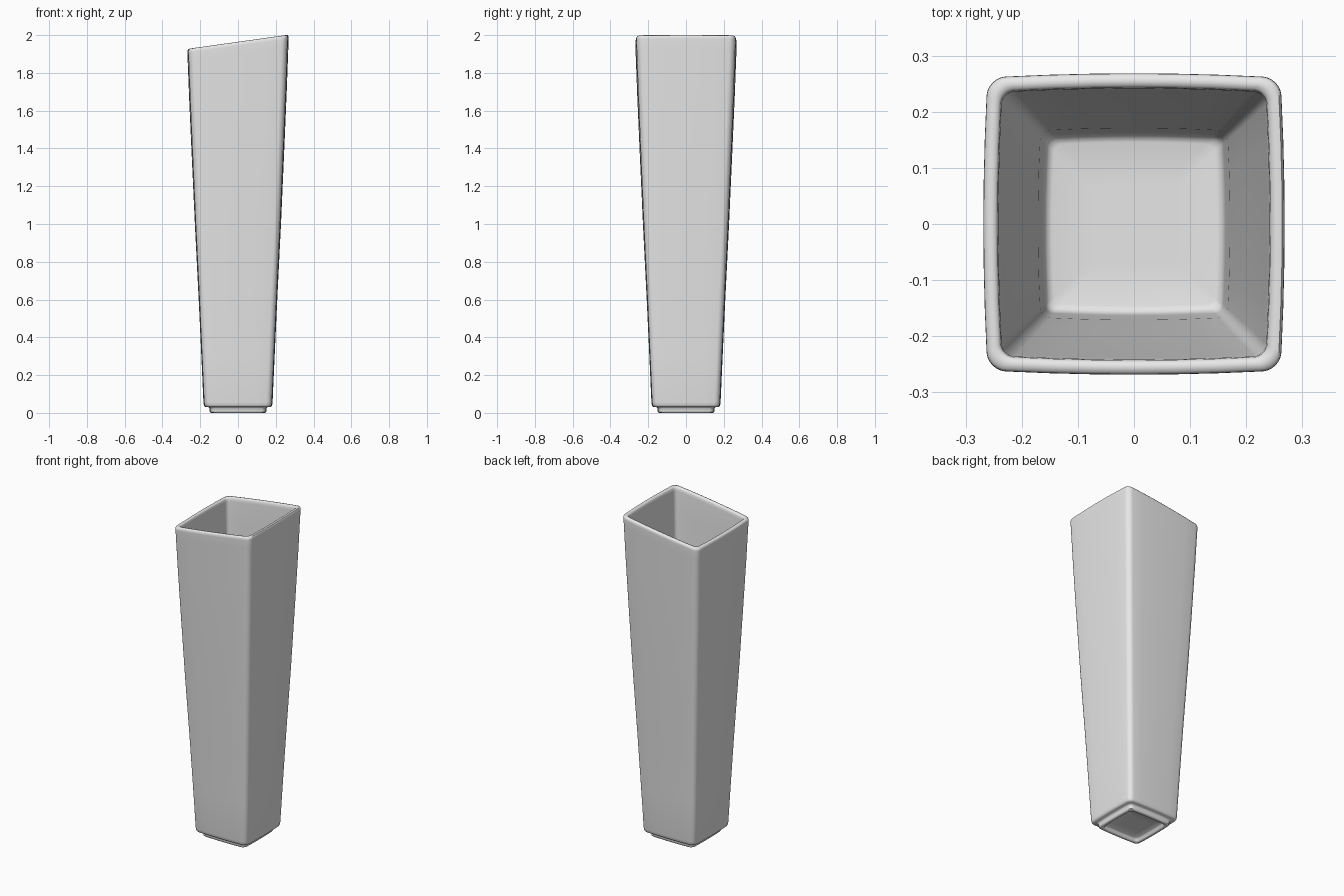
import bpy, bmesh, math

SLANT = 0.14  # rim slope along x


def ring_points(h, r, arc=6, side=6):
    """Rounded square with half-width h, corner radius r and gently bowed sides."""
    pts = []
    for q in range(4):
        a0 = q * math.pi / 2
        c, s = math.cos(a0), math.sin(a0)
        local = [(h, -(h - r) + 2 * (h - r) * i / side) for i in range(side)]
        local += [(h - r + r * math.cos(t), h - r + r * math.sin(t))
                  for t in (math.pi / 2 * i / arc for i in range(arc))]
        for x, y in local:
            bx, by = x * (1 - 0.028 * (y / h) ** 2), y * (1 - 0.028 * (x / h) ** 2)
            pts.append((bx * c - by * s, bx * s + by * c))
    return pts


# profile (half-width, height, corner radius) from recessed underside, up the outside, down the inside
profile = [
    (0.06, 0.02, 0.012), (0.118, 0.02, 0.016), (0.124, 0.014, 0.018), (0.127, 0.004, 0.018),
    (0.132, 0.0, 0.02), (0.143, 0.0, 0.022), (0.149, 0.004, 0.022), (0.150, 0.012, 0.022),
    (0.152, 0.026, 0.022), (0.156, 0.030, 0.022), (0.170, 0.031, 0.025), (0.177, 0.034, 0.027),
    (0.181, 0.041, 0.028), (0.183, 0.055, 0.028), (0.194, 0.3, 0.029), (0.208, 0.6, 0.030),
    (0.228, 1.0, 0.031), (0.246, 1.4, 0.032), (0.259, 1.7, 0.033), (0.2665, 1.9, 0.033),
    (0.2685, 1.945, 0.033), (0.2680, 1.956, 0.033), (0.2640, 1.9625, 0.031), (0.255, 1.9645, 0.028),
    (0.247, 1.9625, 0.025), (0.243, 1.956, 0.023), (0.2415, 1.94, 0.022), (0.237, 1.8, 0.022),
    (0.224, 1.4, 0.021), (0.206, 1.0, 0.020), (0.186, 0.6, 0.018), (0.171, 0.3, 0.016),
    (0.163, 0.10, 0.015), (0.161, 0.08, 0.015), (0.155, 0.068, 0.014), (0.146, 0.065, 0.013),
    (0.07, 0.065, 0.01),
]

# vase body
bm = bmesh.new()
rings = []
for h, z, r in profile:
    rings.append([bm.verts.new((x, y, z + SLANT * x * (z / 1.9645) ** 2 if z > 0.1 else z))
                  for x, y in ring_points(h, r)])
n = len(rings[0])
for a, b in zip(rings, rings[1:]):
    for i in range(n):
        j = (i + 1) % n
        bm.faces.new((a[i], a[j], b[j], b[i]))
bm.faces.new(rings[0][::-1])
bm.faces.new(rings[-1])
bmesh.ops.recalc_face_normals(bm, faces=bm.faces)
mesh = bpy.data.meshes.new("vase")
bm.to_mesh(mesh)
bm.free()
vase = bpy.data.objects.new("vase", mesh)
bpy.context.collection.objects.link(vase)

# glaze colour
mat = bpy.data.materials.new("light grey")
mat.diffuse_color = (0.8, 0.8, 0.8, 1)
mesh.materials.append(mat)

# smooth shading
bpy.context.view_layer.objects.active = vase
vase.select_set(True)
bpy.ops.object.shade_smooth_by_angle(angle=math.radians(50))
